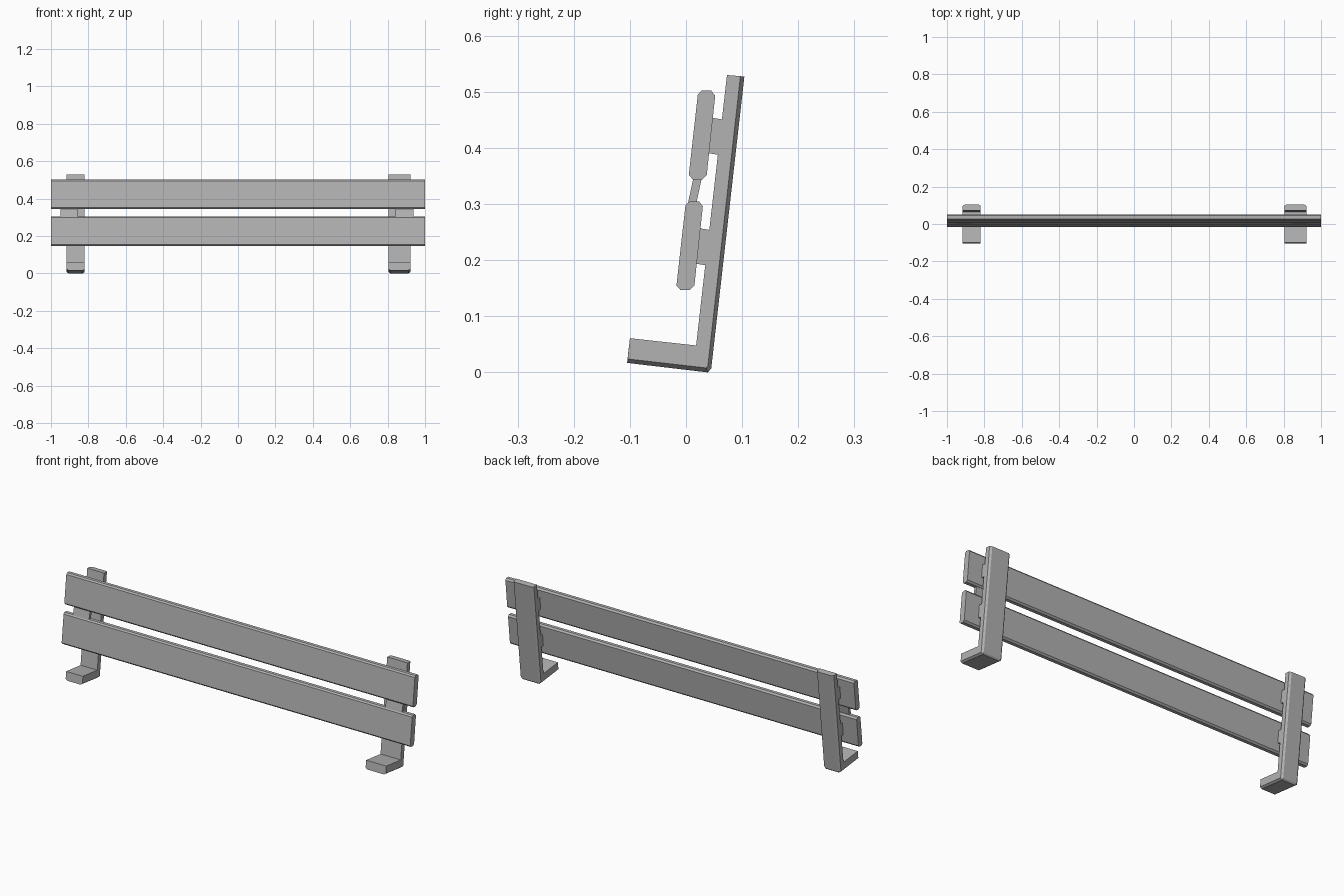
import bpy
import bmesh

old = bpy.data.objects.get("Cube")
if old:
    bpy.data.objects.remove(old, do_unlink=True)

grey = bpy.data.materials.new("plain_grey")
grey.use_nodes = True
GREY = (0.45, 0.45, 0.45, 1)
grey.diffuse_color = GREY
grey.node_tree.nodes["Principled BSDF"].inputs["Base Color"].default_value = GREY


def loft(name, sections):
    """Join matching (y, z) outlines placed at successive x positions."""
    bm = bmesh.new()
    rings = [[bm.verts.new((x, y, z)) for y, z in outline] for x, outline in sections]
    for a, b in zip(rings, rings[1:]):
        for i in range(len(a)):
            j = (i + 1) % len(a)
            bm.faces.new((a[i], a[j], b[j], b[i]))
    bm.faces.new(rings[0])
    bm.faces.new(rings[-1])
    bmesh.ops.recalc_face_normals(bm, faces=bm.faces)
    mesh = bpy.data.meshes.new(name)
    bm.to_mesh(mesh)
    bm.free()
    mesh.materials.append(grey)
    obj = bpy.data.objects.new(name, mesh)
    bpy.context.collection.objects.link(obj)
    return obj


def prism(name, x0, x1, outline):
    return loft(name, [(x0, outline), (x1, outline)])


def lowered(outline):
    """The lower row follows the tilt of the uprights."""
    return [(y - 0.022, z - 0.197) for y, z in outline]


# Outlines seen from the side
board = [(0.021, 0.495), (0.028, 0.502), (0.045, 0.502), (0.052, 0.493),
         (0.037, 0.352), (0.029, 0.344), (0.012, 0.344), (0.005, 0.352)]
spacer = [(0.04, 0.455), (0.075, 0.449), (0.068, 0.386), (0.033, 0.392)]
link = [(0.016, 0.36), (0.031, 0.36), (0.016, 0.29), (0.001, 0.29)]

# L-shaped bracket, with its back and underside edges chamfered at the sides
bracket = [(-0.1, 0.061), (0.018, 0.048), (0.073, 0.53), (0.104, 0.527),
           (0.045, 0.007), (0.039, 0.0), (-0.105, 0.017)]
bracket_side = bracket[:3] + [(0.097, 0.528), (0.039, 0.012),
                              (0.036, 0.008), (-0.104, 0.024)]

# Two long boards
prism("upper_board", -1, 1, board)
prism("lower_board", -1, 1, lowered(board))

# Brackets, spacers and the links between the boards
CHAMFER = 0.01
for side, x0, x1, link0, link1 in (("right", -0.916, -0.82, -0.95, -0.858),
                                   ("left", 0.805, 0.921, 0.842, 0.938)):
    loft(side + "_bracket", [(x0, bracket_side), (x0 + CHAMFER, bracket),
                             (x1 - CHAMFER, bracket), (x1, bracket_side)])
    prism(side + "_upper_spacer", x0, x1, spacer)
    prism(side + "_lower_spacer", x0, x1, lowered(spacer))
    prism(side + "_board_link", link0, link1, link)
